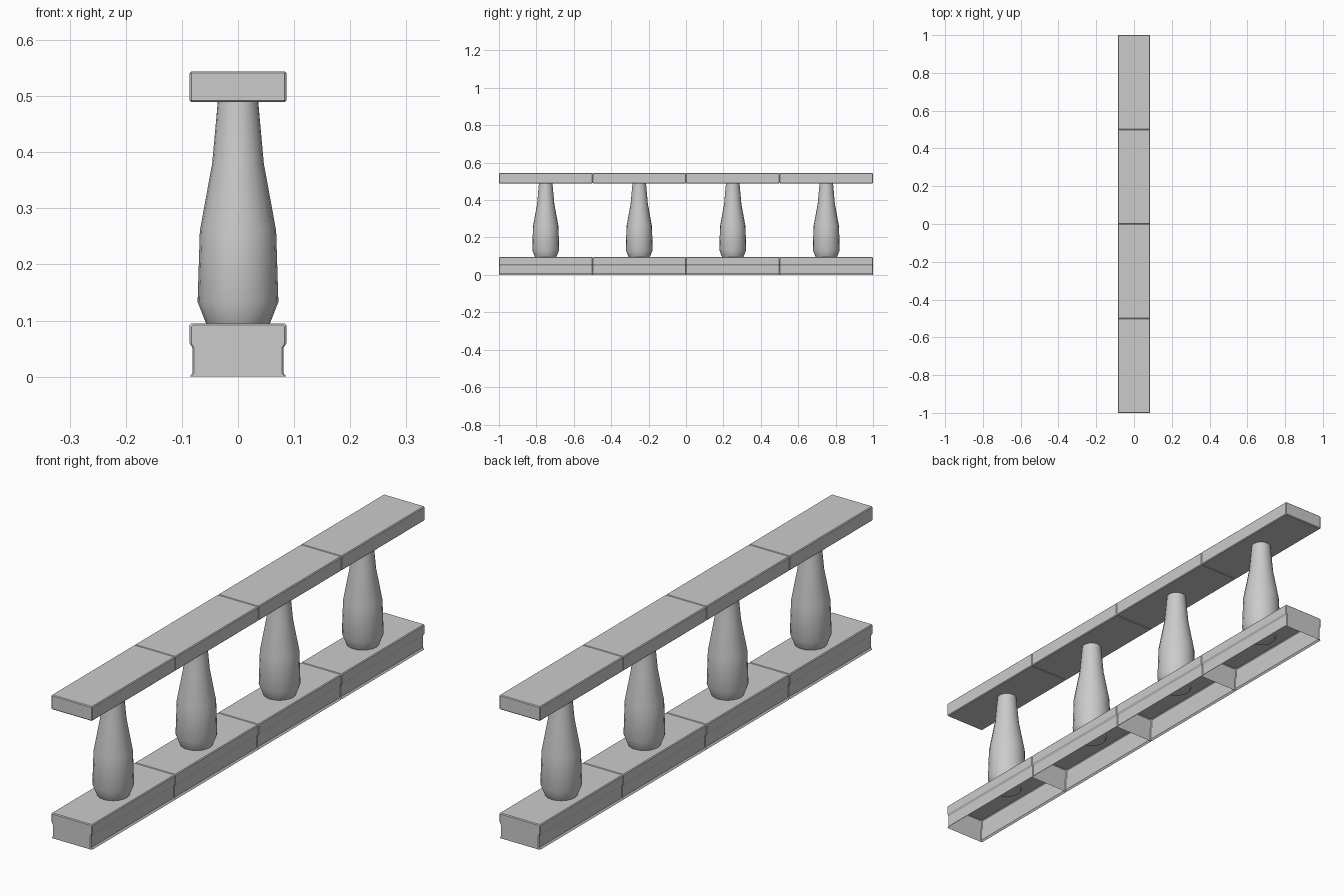
import bpy, bmesh, math

if "Cube" in bpy.data.objects:
    bpy.data.objects.remove(bpy.data.objects["Cube"])

SEGMENT = 0.5
CENTRES = [-0.75, -0.25, 0.25, 0.75]
EDGE = 0.003


def finish(bm, name, smooth=None):
    bmesh.ops.recalc_face_normals(bm, faces=bm.faces)
    me = bpy.data.meshes.new(name)
    bm.to_mesh(me)
    bm.free()
    if smooth is not None:
        me.polygons.foreach_set("use_smooth", [True] * len(me.polygons))
        me.set_sharp_from_angle(angle=math.radians(smooth))
    return me


def place(me, name, y):
    ob = bpy.data.objects.new(name, me)
    ob.location.y = y
    bpy.context.collection.objects.link(ob)
    return ob


# Handrail block: lightly bevelled box
def rail_mesh():
    bm = bmesh.new()
    bmesh.ops.create_cube(bm, size=1)
    for v in bm.verts:
        v.co.x *= 0.172
        v.co.y *= SEGMENT
        v.co.z = v.co.z * 0.055 + 0.5165
    bmesh.ops.bevel(bm, geom=bm.edges[:], offset=EDGE, segments=1, affect='EDGES')
    return finish(bm, "handrail")


# Plinth: moulded side profile swept along y, closed ends, open underneath
def plinth_mesh():
    half = [(0.086, 0), (0.081, 0.007), (0.081, 0.051), (0.086, 0.059),
            (0.086, 0.092), (0.083, 0.095)]
    profile = half + [(-x, z) for x, z in reversed(half)]
    bm = bmesh.new()
    h = SEGMENT / 2
    rings = []
    for y, inset in ((-h, EDGE), (-h + EDGE, 0), (h - EDGE, 0), (h, EDGE)):
        rings.append([bm.verts.new((x - math.copysign(inset, x), y,
                                    z - (inset if z > 0.08 else 0)))
                      for x, z in profile])
    for a, b in zip(rings, rings[1:]):
        for i in range(len(profile) - 1):
            bm.faces.new((a[i], a[i + 1], b[i + 1], b[i]))
    bm.faces.new(rings[0])
    bm.faces.new(rings[-1])
    me = finish(bm, "plinth")
    # Open shell: make the top face point upward
    if max(me.polygons, key=lambda p: p.area * abs(p.normal.z)).normal.z < 0:
        me.flip_normals()
    return me


# Baluster: lathed vase shape
def baluster_mesh(sides=20):
    profile = [(0.053, 0.088), (0.057, 0.095), (0.072, 0.133), (0.068, 0.26),
               (0.046, 0.38), (0.036, 0.491)]
    bm = bmesh.new()
    rings = []
    for r, z in profile:
        rings.append([bm.verts.new((r * math.cos(2 * math.pi * i / sides),
                                    r * math.sin(2 * math.pi * i / sides), z))
                      for i in range(sides)])
    for a, b in zip(rings, rings[1:]):
        for i in range(sides):
            j = (i + 1) % sides
            bm.faces.new((a[i], a[j], b[j], b[i]))
    bm.faces.new(rings[0])
    bm.faces.new(rings[-1])
    return finish(bm, "baluster", smooth=40)


# Four repeated bays along y
parts = {"handrail": rail_mesh(), "plinth": plinth_mesh(), "baluster": baluster_mesh()}
for n, y in enumerate(CENTRES, 1):
    for name, me in parts.items():
        place(me, f"{name}_{n}", y)
